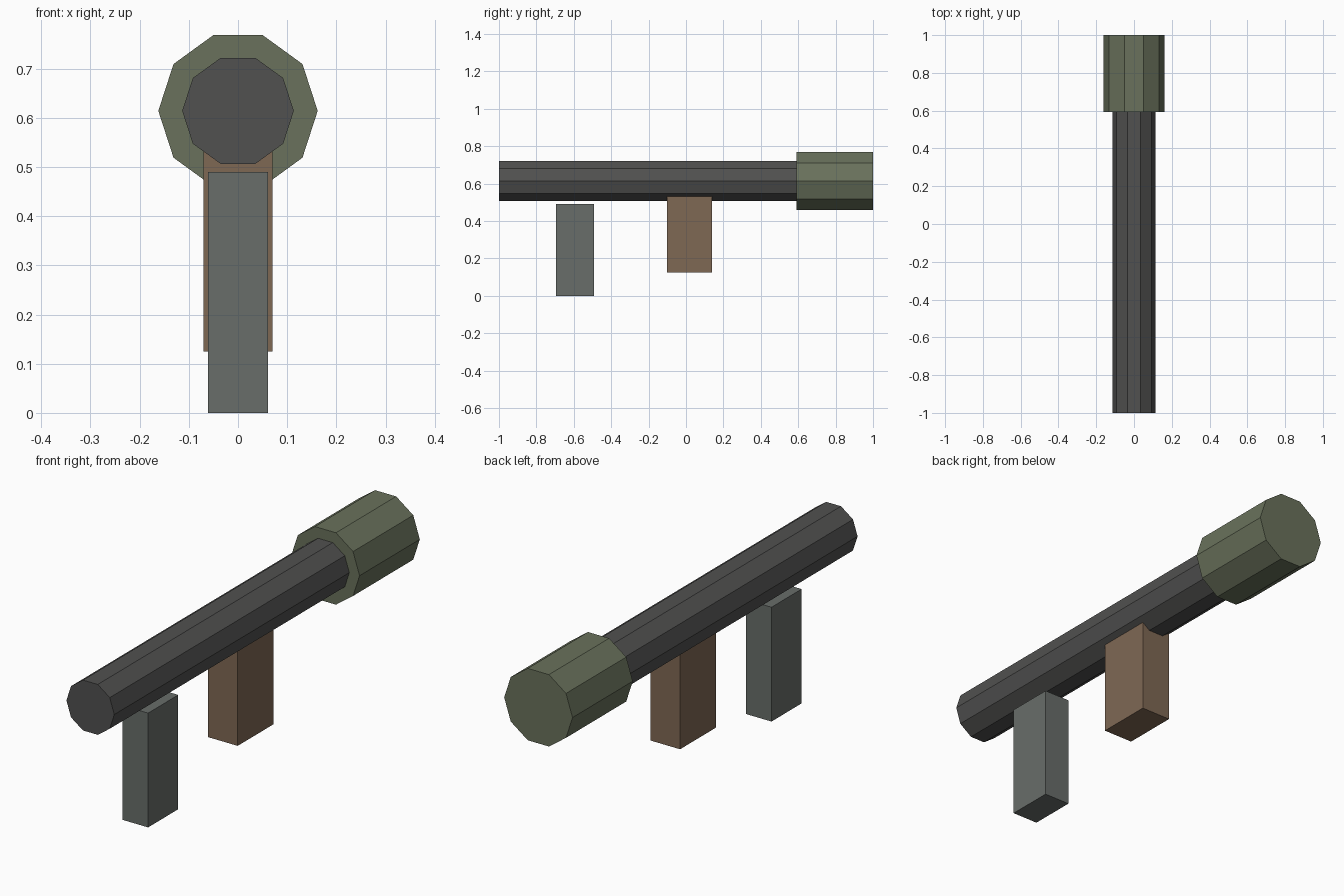
import bpy, math

if "Cube" in bpy.data.objects:
    bpy.data.objects.remove(bpy.data.objects["Cube"])


def material(name, rgb):
    m = bpy.data.materials.new(name)
    m.diffuse_color = (*rgb, 1)
    m.use_nodes = True
    m.node_tree.nodes["Principled BSDF"].inputs["Base Color"].default_value = m.diffuse_color
    return m


TUBE = material("dark grey", (0.082, 0.082, 0.080))
OLIVE = material("olive green", (0.142, 0.167, 0.106))
GREY = material("mid grey", (0.140, 0.154, 0.144))
BROWN = material("brown", (0.212, 0.138, 0.088))
AXIS_Z = 0.614


def finish(name, mat):
    ob = bpy.context.object
    ob.name = name
    ob.data.materials.append(mat)
    bpy.ops.object.transform_apply(location=False, rotation=True, scale=True)


def barrel(name, radius, y0, y1, mat):
    """Ten-sided cylinder along y, with a flat on top and a corner at each side."""
    bpy.ops.mesh.primitive_cylinder_add(
        vertices=10, radius=radius, depth=y1 - y0,
        location=(0, (y0 + y1) / 2, AXIS_Z))
    ob = bpy.context.object
    # the primitive starts with a corner on +y: turn it to +x, then lay it down
    for v in ob.data.vertices:
        x, y, z = v.co
        v.co = (y, z, x)
    finish(name, mat)


def block(name, half_x, y0, y1, z0, z1, mat):
    bpy.ops.mesh.primitive_cube_add(
        size=1, location=(0, (y0 + y1) / 2, (z0 + z1) / 2))
    bpy.context.object.scale = (2 * half_x, y1 - y0, z1 - z0)
    finish(name, mat)


# long tube and the wider rear section
barrel("main_tube", 0.1135, -1.0, 0.60, TUBE)
barrel("rear_section", 0.162, 0.592, 1.0, OLIVE)

# grips below the tube
block("front_grip", 0.061, -0.696, -0.492, 0.0, 0.49, GREY)
block("rear_grip", 0.070, -0.102, 0.140, 0.125, 0.533, BROWN)
